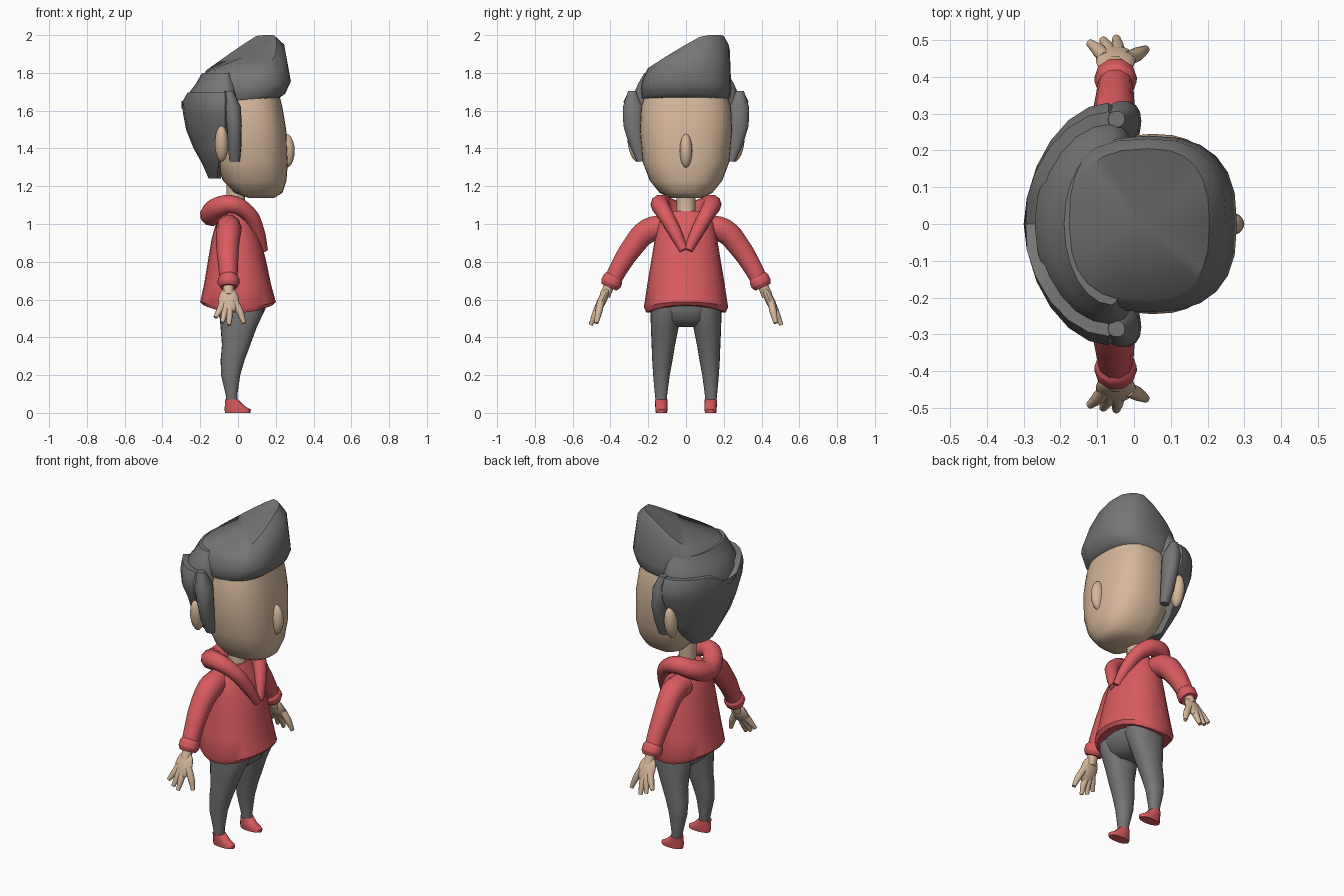
import bpy, bmesh, math
from mathutils import Vector, Matrix

if "Cube" in bpy.data.objects:
    bpy.data.objects.remove(bpy.data.objects["Cube"])


def material(name, rgb):
    m = bpy.data.materials.new(name)
    m.diffuse_color = (*rgb, 1)
    m.use_nodes = True
    m.node_tree.nodes["Principled BSDF"].inputs["Base Color"].default_value = m.diffuse_color
    return m


SKIN = material("skin", (0.66, 0.47, 0.32))
RED = material("red cloth", (0.70, 0.105, 0.115))
GREY = material("grey", (0.18, 0.18, 0.18))


def finish(ob, mat, angle=40):
    ob.data.materials.clear()
    ob.data.materials.append(mat)
    bpy.ops.object.select_all(action='DESELECT')
    ob.select_set(True)
    bpy.context.view_layer.objects.active = ob
    bpy.ops.object.shade_smooth_by_angle(angle=math.radians(angle))
    return ob


def from_bmesh(name, bm, mat, angle=40):
    bmesh.ops.recalc_face_normals(bm, faces=bm.faces)
    me = bpy.data.meshes.new(name)
    bm.to_mesh(me)
    bm.free()
    ob = bpy.data.objects.new(name, me)
    bpy.context.collection.objects.link(ob)
    return finish(ob, mat, angle)


def power(v, n):
    return math.copysign(abs(v) ** (2 / n), v)


def loft(name, rings, mat, n=2.2, cx=None, segs=24, angle=40):
    """Rings are (z or z(x, y), x back, x front, y centre, y radius)."""
    bm = bmesh.new()
    loops = []
    for z, x0, x1, cy, ry in rings:
        mid = (x0 + x1) / 2 if cx is None else min(max(cx, x0 + 0.02), x1 - 0.02)
        loop = []
        for i in range(segs):
            t = 2 * math.pi * i / segs
            c, s = power(math.cos(t), n), power(math.sin(t), n)
            x = mid + c * (x1 - mid if c > 0 else mid - x0)
            y = cy + s * ry
            loop.append(bm.verts.new((x, y, z(x, y) if callable(z) else z)))
        loops.append(loop)
    for a, b in zip(loops, loops[1:]):
        for i in range(segs):
            j = (i + 1) % segs
            bm.faces.new((a[i], a[j], b[j], b[i]))
    for loop in (loops[0], loops[-1]):
        mid = bm.verts.new(sum((v.co for v in loop), Vector()) / segs)
        for i in range(segs):
            bm.faces.new((loop[i], loop[(i + 1) % segs], mid))
    return from_bmesh(name, bm, mat, angle)


def tube(name, pts, mat):
    """Round tube through (x, y, z, radius) points."""
    cu = bpy.data.curves.new(name, 'CURVE')
    cu.dimensions = '3D'
    cu.bevel_depth = 1
    cu.bevel_resolution = 3
    cu.resolution_u = 4
    cu.use_fill_caps = True
    sp = cu.splines.new('BEZIER')
    sp.bezier_points.add(len(pts) - 1)
    for p, (x, y, z, r) in zip(sp.bezier_points, pts):
        p.co, p.radius = (x, y, z), r
        p.handle_left_type = p.handle_right_type = 'AUTO'
    ob = bpy.data.objects.new(name, cu)
    bpy.context.collection.objects.link(ob)
    bpy.ops.object.select_all(action='DESELECT')
    ob.select_set(True)
    bpy.context.view_layer.objects.active = ob
    bpy.ops.object.convert(target='MESH')
    return finish(bpy.context.view_layer.objects.active, mat)


def ball(name, loc, size, mat, tilt=0):
    bm = bmesh.new()
    mtx = Matrix.Translation(loc) @ Matrix.Rotation(tilt, 4, 'X') @ Matrix.Diagonal((*size, 1))
    bmesh.ops.create_uvsphere(bm, u_segments=16, v_segments=10, radius=1, matrix=mtx)
    return from_bmesh(name, bm, mat)


# Head, neck and nose
loft("head", [(1.137, .06, .19, 0, .08), (1.165, -.02, .235, 0, .14),
              (1.23, -.08, .257, 0, .192), (1.33, -.12, .264, 0, .23),
              (1.5, -.12, .255, 0, .245), (1.62, -.12, .235, 0, .238),
              (1.70, -.12, .215, 0, .215)], SKIN, n=2.5, cx=.05, segs=32)
tube("neck", [(0, 0, 1.0, .055), (-.01, 0, 1.1, .05), (-.01, 0, 1.24, .055)], SKIN)
ball("nose", (.255, 0, 1.387), (.045, .034, .09), SKIN)

# Hair: back shell, middle layer and swept quiff
loft("back_hair", [(1.24, -.155, -.09, 0, .10), (1.32, -.19, -.085, 0, .19),
                   (1.40, -.235, -.07, 0, .245), (1.50, -.275, -.05, 0, .28),
                   (1.58, -.29, -.01, 0, .325), (1.65, -.298, -.01, 0, .33),
                   (lambda x, y: 1.70 - .6 * abs(abs(y) - .15) * (abs(y) < .15), -.30, -.02, 0, .305)],
     GREY, n=1.85, cx=-.07)
loft("middle_hair", [(1.60, -.27, .03, 0, .28), (1.68, -.27, .03, 0, .28),
                     (1.74, -.225, .02, 0, .255), (1.80, -.19, -.02, 0, .22)],
     GREY, n=2, cx=-.06)


def crest(x, y):
    t = (x + .2) / .35
    return min(1.8 + .13 * t + .5 * y * t, 2.0)


loft("quiff", [(lambda x, y: 1.64 + .1 * max(x, 0), -.2, .21, 0, .215),
               (lambda x, y: 1.665 + .1 * max(x, 0), -.21, .25, 0, .235),
               (lambda x, y: 1.71 + .16 * max(x, 0), -.215, .28, 0, .24),
               (lambda x, y: crest(x, y) - .05, -.205, .25, 0, .232),
               (crest, -.17, .205, 0, .205)], GREY, n=2.6, cx=.04, angle=50)

# Hoodie body with a hem that dips at the sides
loft("hoodie_body", [(lambda x, y: .53 + 1.2 * x * x, -.185, .185, 0, .21),
                     (lambda x, y: .56 + .7 * x * x, -.2, .2, 0, .223),
                     (.68, -.18, .175, 0, .205), (.80, -.16, .15, 0, .185),
                     (.92, -.14, .12, 0, .165), (1.01, -.115, .08, 0, .145),
                     (1.07, -.08, .045, 0, .09)], RED, n=2.2)
# Hood rolled around the neck, meeting in a V on the chest
half = [(.135, .012, .86, .024), (.105, .06, .96, .036), (.05, .115, 1.06, .043),
        (-.04, .138, 1.105, .05), (-.11, .10, 1.085, .056)]
tube("hood", half + [(-.14, 0, 1.05, .062)] + [(x, -y, z, r) for x, y, z, r in half[::-1]], RED)

# Trousers seat
loft("hips", [(.455, -.05, .07, 0, .07), (.49, -.095, .115, 0, .16),
              (.55, -.11, .145, 0, .188), (.62, -.11, .14, 0, .185)], GREY)

for side, s in (("left", 1), ("right", -1)):
    # Ears and sideburns
    ball(side + "_ear", (-.087, s * .268, 1.425), (.036, .04, .097), SKIN, -s * .15)
    loft(side + "_sideburn", [(1.33, -.045, .01, s * .24, .02), (1.42, -.055, .018, s * .262, .04),
                              (1.52, -.06, .02, s * .28, .053), (1.62, -.08, .015, s * .28, .055),
                              (1.705, -.07, -.025, s * .285, .022)], GREY, segs=14)
    # Sleeve and cuff
    tube(side + "_sleeve", [(-.05, s * .10, .985, .068), (-.05, s * .20, .965, .068),
                            (-.055, s * .285, .875, .06), (-.052, s * .35, .775, .052),
                            (-.05, s * .395, .69, .046)], RED)
    tube(side + "_cuff", [(-.05, s * .377, .725, .046), (-.05, s * .386, .71, .057),
                          (-.05, s * .398, .685, .058), (-.05, s * .407, .665, .046)], RED)
    # Hand with fingers and thumb
    tube(side + "_wrist", [(-.05, s * .40, .69, .028), (-.05, s * .43, .62, .03)], SKIN)
    ball(side + "_palm", (-.05, s * .445, .595), (.054, .024, .078), SKIN, s * .45)
    for i, (x, y, z) in enumerate([(-.12, .492, .505), (-.084, .50, .478),
                                   (-.048, .505, .465), (.032, .475, .475)]):
        x0 = -.05 + (x + .05) * .4
        tube(f"{side}_finger_{i + 1}", [(x0, s * .45, .59, .02),
                                        ((x0 + x) / 2 + .004, s * (.45 + y) / 2, (.59 + z) / 2, .019),
                                        (x, s * y, z, .011)], SKIN)
    # Leg
    loft(side + "_leg", [(.04, -.058, -.002, s * .132, .027), (.10, -.066, -.003, s * .132, .033),
                         (.20, -.09, .012, s * .13, .044), (.28, -.092, .035, s * .125, .054),
                         (.36, -.085, .065, s * .12, .062), (.45, -.092, .098, s * .113, .073),
                         (.53, -.10, .135, s * .108, .08), (.60, -.10, .14, s * .105, .08)], GREY)
    # Shoe
    loft(side + "_shoe", [(0, -.068, .066, s * .13, .03), (.018, -.072, .068, s * .13, .032),
                          (.036, -.07, .035, s * .13, .033), (.07, -.07, .002, s * .132, .033)],
         RED, segs=16, angle=50)
